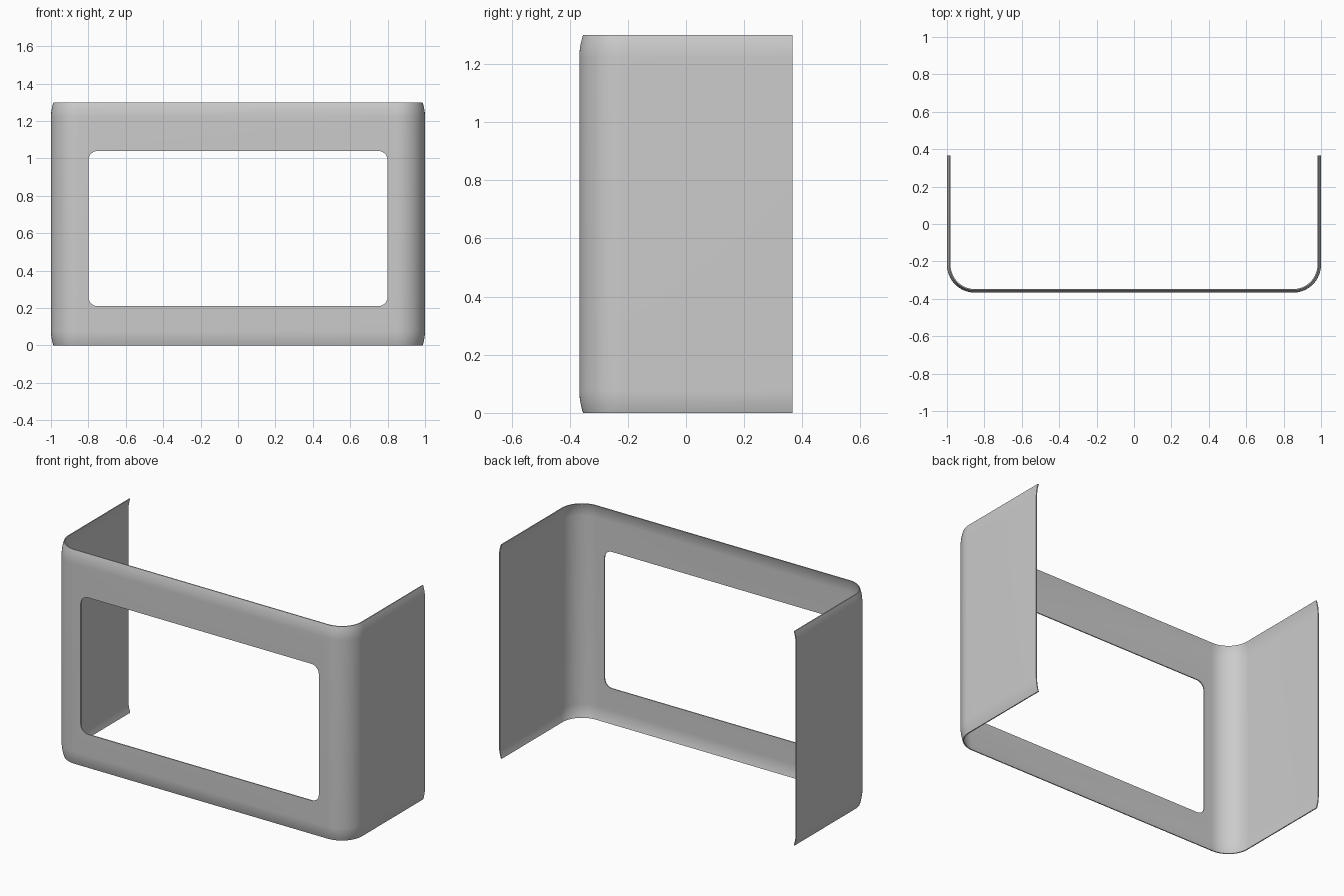
import bpy, bmesh
from math import sin, cos, pi, radians

cube = bpy.data.objects.get("Cube")
if cube:
    bpy.data.objects.remove(cube)

HALF_W, FRONT, BACK, HEIGHT = 1.0, -0.367, 0.367, 1.3
CORNER = 0.15
THICK = 0.006
CURL_RUN, CURL_DROP = 0.08, 0.013

grey = bpy.data.materials.new("light_grey")
grey.use_nodes = True
colour = (0.6, 0.6, 0.6, 1)
grey.diffuse_color = colour
grey.node_tree.nodes["Principled BSDF"].inputs["Base Color"].default_value = colour


def make_object(name, bm):
    bmesh.ops.recalc_face_normals(bm, faces=bm.faces)
    mesh = bpy.data.meshes.new(name)
    bm.to_mesh(mesh)
    bm.free()
    mesh.materials.append(grey)
    obj = bpy.data.objects.new(name, mesh)
    bpy.context.collection.objects.link(obj)
    return obj


def arc(cx, cy, radius, start, steps):
    """Quarter arc as (x, y, normal x, normal y)."""
    angles = [start + pi / 2 * i / steps for i in range(steps + 1)]
    return [(cx + radius * cos(a), cy + radius * sin(a), cos(a), sin(a)) for a in angles]


# U-shaped plan with rounded front corners
inner_x, inner_y = HALF_W - CORNER, FRONT + CORNER
path = [(-HALF_W, BACK, -1, 0)]
path += arc(-inner_x, inner_y, CORNER, pi, 16)
path += arc(inner_x, inner_y, CORNER, 1.5 * pi, 16)
path += [(HALF_W, BACK, 1, 0)]

# Thin wall section as (inset, height), curling inward at top and bottom
STEPS = 8
lower = [(CURL_DROP * (1 - i / STEPS) ** 2, CURL_RUN * i / STEPS) for i in range(STEPS + 1)]
outer = lower + [(d, HEIGHT - z) for d, z in reversed(lower)]
section = outer + [(d + THICK, z) for d, z in reversed(outer)]

# Sweep the section along the plan
bm = bmesh.new()
rings = [[bm.verts.new((x - nx * d, y - ny * d, z)) for d, z in section]
         for x, y, nx, ny in path]
count = len(section)
for a, b in zip(rings, rings[1:]):
    for i in range(count):
        j = (i + 1) % count
        bm.faces.new((a[i], a[j], b[j], b[i]))
# Close the two rear ends with strips
half = count // 2
for ring in (rings[0], rings[-1]):
    for i in range(half - 1):
        bm.faces.new((ring[i], ring[i + 1], ring[count - 2 - i], ring[count - 1 - i]))
shell = make_object("wraparound_shell", bm)

# Rounded window cutter
WIN_X, WIN_LOW, WIN_HIGH, WIN_R = 0.8, 0.21, 1.04, 0.05
outline = []
for k, (cx, cz) in enumerate([(WIN_X - WIN_R, WIN_HIGH - WIN_R), (WIN_R - WIN_X, WIN_HIGH - WIN_R),
                              (WIN_R - WIN_X, WIN_LOW + WIN_R), (WIN_X - WIN_R, WIN_LOW + WIN_R)]):
    outline += arc(cx, cz, WIN_R, k * pi / 2, 8)
bm = bmesh.new()
face = bm.faces.new([bm.verts.new((p[0], FRONT - 0.1, p[1])) for p in outline])
extruded = bmesh.ops.extrude_face_region(bm, geom=[face])["geom"]
bmesh.ops.translate(bm, vec=(0, 0.2, 0),
                    verts=[g for g in extruded if isinstance(g, bmesh.types.BMVert)])
cutter = make_object("window_cutter", bm)
cutter.hide_render = True

# Cut the window, then drop the cutter
bpy.context.view_layer.objects.active = shell
cutter.select_set(False)
shell.select_set(True)
cut = shell.modifiers.new("window", "BOOLEAN")
cut.operation = "DIFFERENCE"
cut.solver = "EXACT"
cut.object = cutter
bpy.ops.object.modifier_apply(modifier=cut.name)
bpy.data.objects.remove(cutter)

bpy.ops.object.shade_smooth_by_angle(angle=radians(30))
